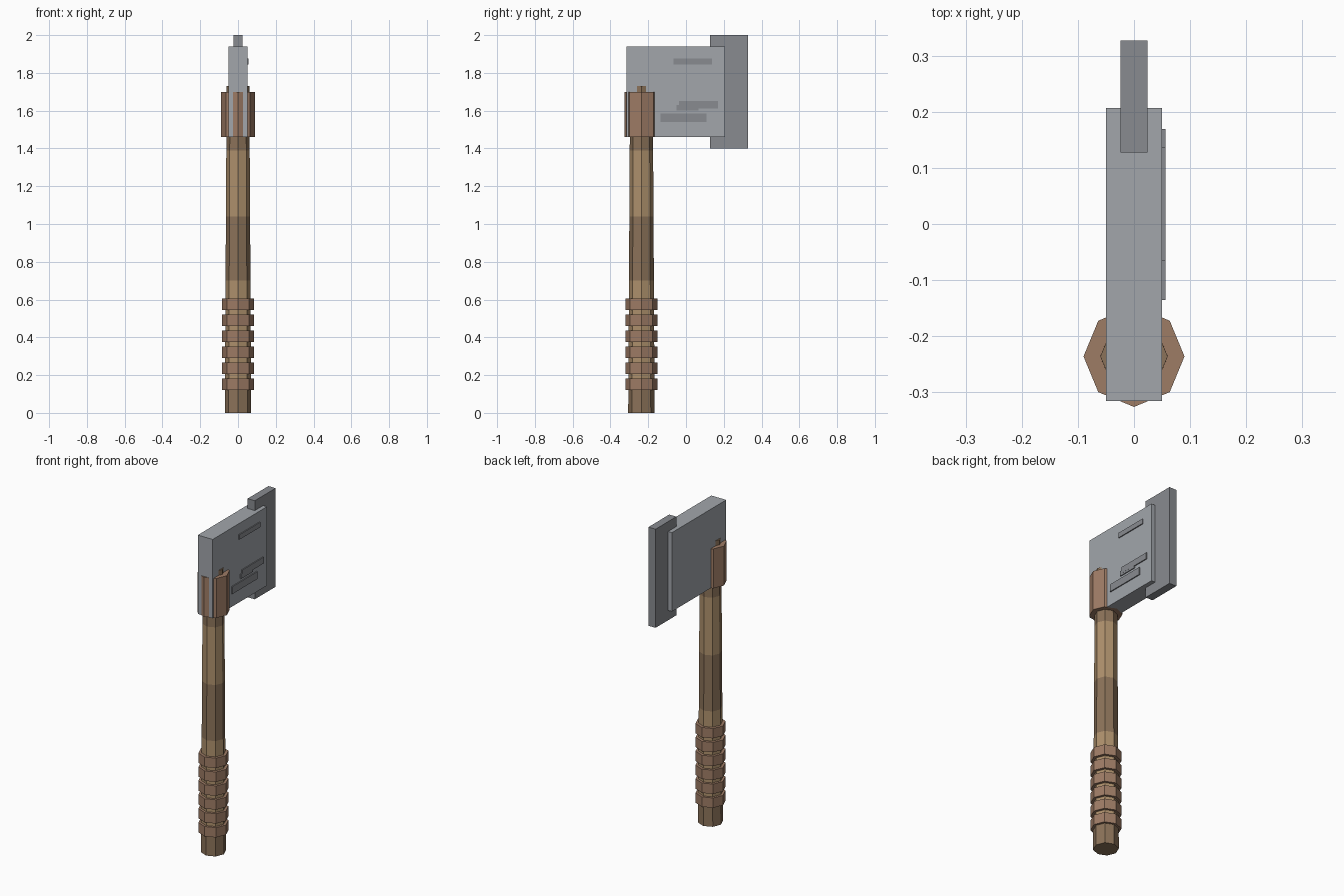
import bpy

if "Cube" in bpy.data.objects:
    bpy.data.objects.remove(bpy.data.objects["Cube"])

HANDLE_Y = -0.236


def material(name, rgb):
    m = bpy.data.materials.new(name)
    m.diffuse_color = (*rgb, 1)
    m.use_nodes = True
    m.node_tree.nodes["Principled BSDF"].inputs["Base Color"].default_value = m.diffuse_color
    return m


wood = material("wood", (0.42, 0.28, 0.15))
dark_wood = material("dark_wood", (0.26, 0.17, 0.10))
leather = material("leather", (0.34, 0.20, 0.13))
steel = material("steel", (0.36, 0.38, 0.41))
dark_steel = material("dark_steel", (0.25, 0.26, 0.28))


def shaft(name, z0, z1, r0, r1, mat):
    """Eight-sided vertical piece on the handle axis."""
    bpy.ops.mesh.primitive_cone_add(vertices=8, radius1=r0, radius2=r1, depth=z1 - z0,
                                    location=(0, HANDLE_Y, (z0 + z1) / 2))
    ob = bpy.context.object
    ob.name = name
    ob.data.materials.append(mat)
    return ob


def box(name, x, y, z, mat):
    """Box from (min, max) ranges on each axis."""
    bpy.ops.mesh.primitive_cube_add(size=1, location=[(a + b) / 2 for a, b in (x, y, z)])
    ob = bpy.context.object
    ob.name = name
    ob.scale = [b - a for a, b in (x, y, z)]
    bpy.ops.object.transform_apply(location=False, rotation=False, scale=True)
    ob.data.materials.append(mat)
    return ob


# handle: tapered sections in alternating wood tones, end to end
def radius(z):
    return 0.070 - 0.010 * z / 1.73


sections = [(0, 0.12, dark_wood), (0.12, 0.70, wood), (0.70, 1.04, dark_wood),
            (1.04, 1.39, wood), (1.39, 1.73, dark_wood)]
for i, (z0, z1, mat) in enumerate(sections):
    shaft(f"handle_section_{i + 1}", z0, z1, radius(z0), radius(z1), mat)

# grip wraps
for i in range(6):
    z = 0.122 + i * 0.0845
    shaft(f"grip_ring_{i + 1}", z, z + 0.06, 0.084, 0.084, leather)

# collar joining handle to head
shaft("head_collar", 1.46, 1.70, 0.09, 0.09, leather)

# head plate and cutting edge
box("head_plate", (-0.05, 0.05), (-0.315, 0.207), (1.46, 1.94), steel)
box("cutting_edge", (-0.024, 0.024), (0.127, 0.327), (1.40, 2.0), dark_steel)

# scratch strips on the right face
scratches = [((-0.065, 0.137), (1.845, 1.875)), ((-0.135, 0.109), (1.54, 1.585)),
             ((-0.038, 0.169), (1.612, 1.65)), ((-0.05, 0.066), (1.60, 1.63))]
for i, (y, z) in enumerate(scratches):
    box(f"scratch_{i + 1}", (0.045, 0.056 - 0.0005 * (i == 3)), y, z, dark_steel)
